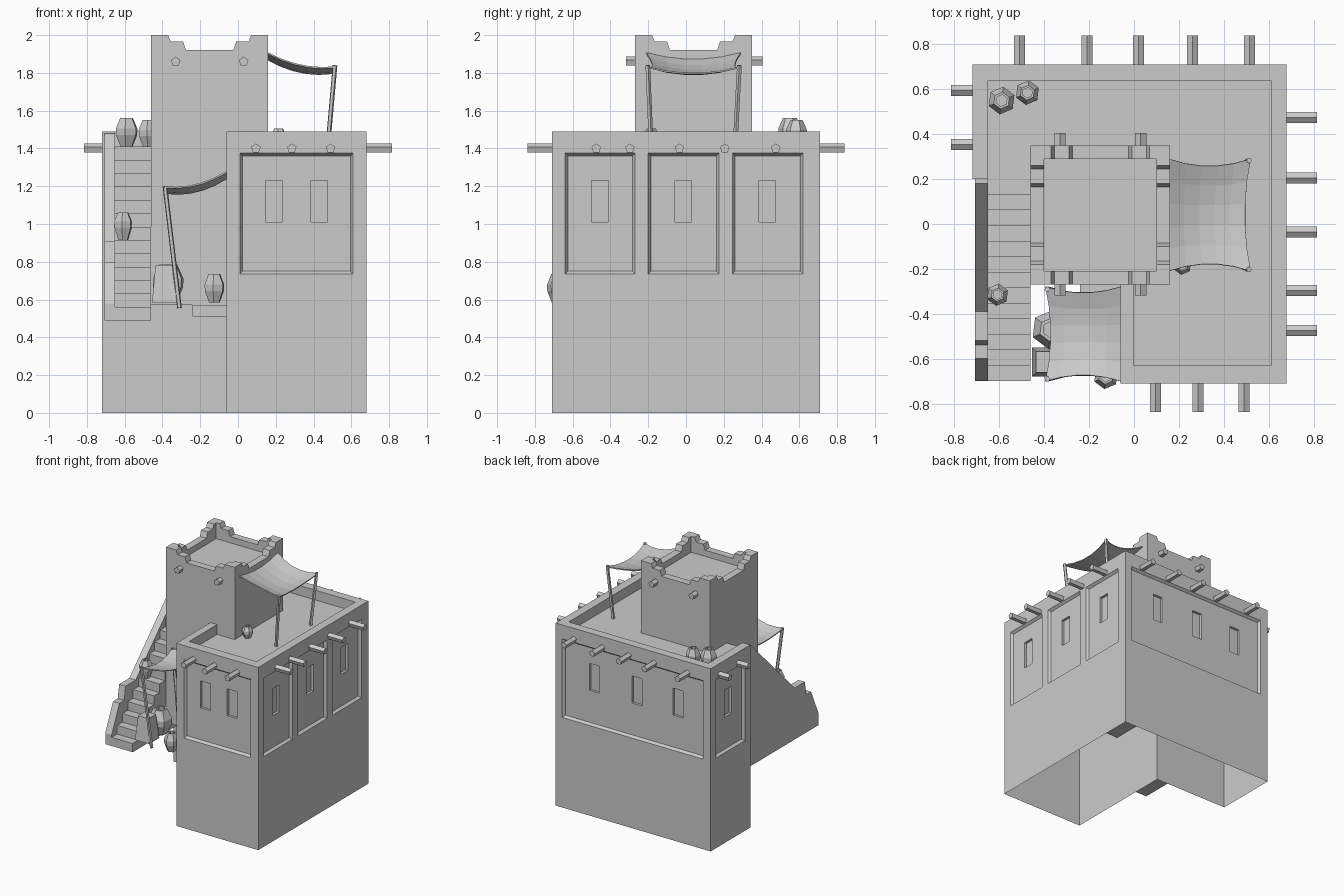
import bpy, bmesh
from math import sin, cos, pi
from mathutils import Vector

if "Cube" in bpy.data.objects:
    bpy.data.objects.remove(bpy.data.objects["Cube"])


def add_loft(bm, rings):
    """Skin a stack of equal-length rings and cap both ends."""
    vs = [[bm.verts.new(p) for p in r] for r in rings]
    n = len(vs[0])
    for a, b in zip(vs, vs[1:]):
        for i in range(n):
            bm.faces.new((a[i], a[(i + 1) % n], b[(i + 1) % n], b[i]))
    bm.faces.new(vs[0])
    bm.faces.new(vs[-1])


def obj(name, *lofts):
    bm = bmesh.new()
    for rings in lofts:
        add_loft(bm, rings)
    bmesh.ops.recalc_face_normals(bm, faces=bm.faces)
    me = bpy.data.meshes.new(name)
    bm.to_mesh(me)
    bm.free()
    o = bpy.data.objects.new(name, me)
    bpy.context.collection.objects.link(o)
    return o


def prism(poly, z0, z1):
    return [[(x, y, z) for x, y in poly] for z in (z0, z1)]


def box(x0, x1, y0, y1, z0, z1):
    return prism([(x0, y0), (x1, y0), (x1, y1), (x0, y1)], z0, z1)


def rod(a, b, r, n=5):
    a, b = Vector(a), Vector(b)
    d = (b - a).normalized()
    s = d.cross(Vector((0, 0, 1))).normalized()
    t = s.cross(d)
    ring = [s * r * sin(2 * pi * i / n) + t * r * cos(2 * pi * i / n) for i in range(n)]
    return [[a + p for p in ring], [b + p for p in ring]]


def pot(name, x, y, z, r, h, belly=0.55, n=6):
    prof = [(.55, 0), (.98, belly - .15), (1, belly + .08), (.6, 1), (.42, 1), (.5, .8)]
    return obj(name, [[(x + r * k * cos(2 * pi * i / n + .4), y + r * k * sin(2 * pi * i / n + .4), z + h * t)
                       for i in range(n)] for k, t in prof])


def cut(target, cutter):
    m = target.modifiers.new("cut", 'BOOLEAN')
    m.operation, m.solver, m.object = 'DIFFERENCE', 'EXACT', cutter
    bpy.context.view_layer.objects.active = target
    bpy.ops.object.modifier_apply(modifier=m.name)
    bpy.data.objects.remove(cutter)


# L-shaped house with a sunken roof
house = obj("house_walls", prism([(-.72, .2), (-.06, .2), (-.06, -.71), (.68, -.71), (.68, .71), (-.72, .71)], 0, 1.49))
cut(house, obj("roof_cutter", prism([(-.65, .1), (0, .1), (0, -.63), (.61, -.63), (.61, .64), (-.65, .64)], 1.41, 1.6)))

# Recessed panels and windows: wall mapping, panel spans, window centres
walls = [
    (lambda u, d, z: (u, -.71 + d, z), [(.01, .61)], [.19, .43]),
    (lambda u, d, z: (.68 - d, u, z), [(-.64, -.27), (-.2, .175), (.245, .62)], [-.455, -.015, .43]),
    (lambda u, d, z: (u, .71 - d, z), [(-.65, .62)], [.345, -.04, -.41]),
    (lambda u, d, z: (-.72 + d, u, z), [(.27, .64)], [.46]),
]


def rect(f, u0, u1, z0, z1, d):
    return [f(u0, d, z0), f(u1, d, z0), f(u1, d, z1), f(u0, d, z1)]


panels, windows = [], []
for f, spans, centres in walls:
    for a, b in spans:
        panels.append([rect(f, a, b, .735, 1.375, -.03), rect(f, a, b, .735, 1.375, 0),
                       rect(f, a + .014, b - .014, .75, 1.36, .02)])
    for c in centres:
        windows.append([rect(f, c - .044, c + .044, 1.01, 1.23, d) for d in (-.01, .04)])
cut(house, obj("panel_cutter", *panels))
cut(house, obj("window_cutter", *windows))

# The house is open underneath
bm = bmesh.new()
bm.from_mesh(house.data)
bmesh.ops.delete(bm, geom=[p for p in bm.faces if all(v.co.z < .001 for v in p.verts)], context='FACES_ONLY')
bm.to_mesh(house.data)
bm.free()

# Roof beam ends
R, Z = .026, 1.4
obj("front_beams", *[rod((x, -.68, Z), (x, -.838, Z), R) for x in (.095, .285, .49)])
obj("right_beams", *[rod((.65, y, Z), (.815, y, Z), R) for y in (-.475, -.297, -.035, .205, .475)])
obj("back_beams", *[rod((x, .68, Z), (x, .84, Z), R) for x in (-.51, -.21, .02, .26, .515)])
obj("left_beams", *[rod((-.69, y, Z), (-.815, y, Z), R) for y in (.595, .355)])
obj("tower_beams", *[rod((x, y0, 1.86), (x, y1, 1.86), R) for x in (-.33, .03)
                     for y0, y1 in ((-.22, -.318), (.3, .405))])

# Tower with stepped parapet corners
cx, cy, h = -.15, .04, .31
half = [(.125, 1.92), (.14, 1.965), (.205, 1.965), (.22, 2), (h, 2)]
prof = [(-h, .57), (h, .57)] + half[::-1] + [(-u, z) for u, z in half]
tower = []
for s in (-1, 1):
    tower.append([[(cx + u, cy + s * d, z) for u, z in prof] for d in (h, h - .06)])
    tower.append([[(cx + s * d, cy + u, z) for u, z in prof] for d in (h, h - .06)])
obj("tower_walls", *tower)
obj("tower_core", box(-.4, .1, -.21, .29, .57, 1.87))

# Stairs with a sloped side wall
N = 13
steps = [(.2, .49), (-.7, .49)]
for i in range(N):
    y, z = -.7 + i * .9 / N, .49 + (i + 1) * .92 / N
    steps += [(y, z), (y + .9 / N, z)]
obj("stairs", [[(x, y, z) for y, z in steps] for x in (-.65, -.46)])
rail = [(.2, .49), (-.7, .49), (-.7, .58), (-.6, .8), (-.54, .8), (-.52, .91), (-.39, .91), (.18, 1.48), (.2, 1.48)]
obj("stair_side_wall", [[(x, y, z) for y, z in rail] for x in (-.708, -.65)])
obj("door_step", box(-.24, -.06, -.46, -.27, .51, .57))


# Cloth awnings: sagging grids with pinched edges
def awning(name, x0, x1, y0, y1, z0, z1, n=5):
    bm = bmesh.new()
    g = []
    for i in range(n + 1):
        a = i / n
        sa = 4 * a * (1 - a)
        for j in range(n + 1):
            b = j / n
            sb = 4 * b * (1 - b)
            x = x0 + (x1 - x0) * (a - .07 * sb * a)
            y = (y0 + y1) / 2 + (y1 - y0) * (b - .5) * (1 - .13 * sa)
            z = z0 + (z1 - z0) * a - .03 * sa - .035 * sb
            g.append(bm.verts.new((x, y, z)))
    for i in range(n):
        for j in range(n):
            k = i * (n + 1) + j
            bm.faces.new((g[k], g[k + n + 1], g[k + n + 2], g[k + 1]))
    bmesh.ops.recalc_face_normals(bm, faces=bm.faces)
    me = bpy.data.meshes.new(name)
    bm.to_mesh(me)
    bm.free()
    o = bpy.data.objects.new(name, me)
    bpy.context.collection.objects.link(o)
    m = o.modifiers.new("thickness", 'SOLIDIFY')
    m.thickness = .008


awning("roof_awning", .155, .52, -.21, .29, 1.91, 1.835)
obj("roof_awning_poles", rod((.475, -.185, 1.41), (.513, -.203, 1.84), .013),
    rod((.475, .26, 1.41), (.513, .283, 1.84), .013))
awning("door_awning", -.06, -.395, -.7, -.28, 1.28, 1.2)
obj("door_awning_poles", rod((-.31, -.67, .555), (-.387, -.69, 1.2), .013),
    rod((-.31, -.31, .555), (-.387, -.29, 1.2), .013))

# Pots and basket
pot("roof_pot_left", -.59, .55, 1.41, .062, .15)
pot("roof_pot_right", -.475, .585, 1.41, .055, .14)
pot("roof_pot_small", .215, -.185, 1.41, .042, .095)
pot("stair_pot", -.608, -.315, .915, .05, .145, .6)
pot("door_pot_large", -.37, -.47, .585, .088, .2)
pot("door_pot_small", -.125, -.68, .585, .056, .15)
obj("basket", box(-.455, -.325, -.68, -.55, .585, .6)[:1] + box(-.437, -.343, -.662, -.568, .76, .78)[1:])
